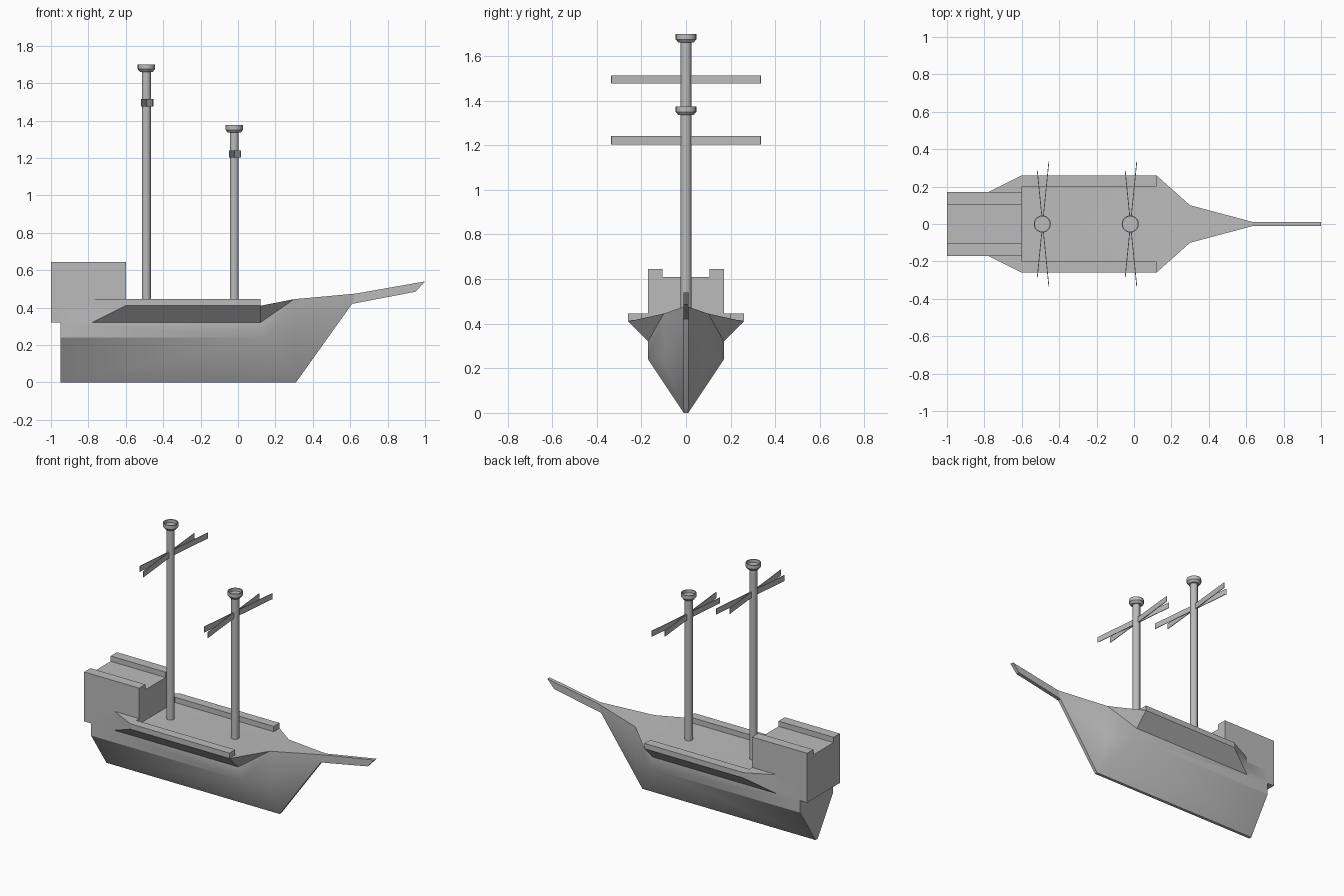
import bpy, bmesh, math
from mathutils import Matrix

cube = bpy.data.objects.get("Cube")
if cube:
    bpy.data.objects.remove(cube, do_unlink=True)

GREY = (0.5, 0.5, 0.5, 1.0)
grey = bpy.data.materials.new("plain grey")
grey.use_nodes = True
grey.diffuse_color = GREY
grey.node_tree.nodes["Principled BSDF"].inputs["Base Color"].default_value = GREY


def finish(name, bm, mirror=False, smooth=False):
    """Turn a bmesh into a named object, optionally mirrored across the keel."""
    bmesh.ops.recalc_face_normals(bm, faces=bm.faces)
    mesh = bpy.data.meshes.new(name)
    bm.to_mesh(mesh)
    bm.free()
    mesh.materials.append(grey)
    obj = bpy.data.objects.new(name, mesh)
    bpy.context.collection.objects.link(obj)
    bpy.ops.object.select_all(action='DESELECT')
    obj.select_set(True)
    bpy.context.view_layer.objects.active = obj
    if mirror:
        mod = obj.modifiers.new("mirror", 'MIRROR')
        mod.use_axis = (False, True, False)
        mod.use_clip = True
        bpy.ops.object.modifier_apply(modifier=mod.name)
    if smooth:
        bpy.ops.object.shade_smooth_by_angle(angle=math.radians(30))
    return obj


def prism(name, points, step, mirror=False):
    """Extrude a flat outline along a vector."""
    bm = bmesh.new()
    face = bm.faces.new([bm.verts.new(p) for p in points])
    out = bmesh.ops.extrude_face_region(bm, geom=[face])
    moved = [g for g in out["geom"] if isinstance(g, bmesh.types.BMVert)]
    bmesh.ops.translate(bm, verts=moved, vec=step)
    bm.faces.ensure_lookup_table()
    if face.is_valid and len(bm.faces) < len(points) + 2:
        bm.faces.new([v for v in face.verts][::-1])
    return finish(name, bm, mirror)


# Hull: one half from named corners, mirrored across the centre line
corners = {
    "keel_aft": (-.95, .01, 0), "keel_fore": (.31, .01, 0),
    "chine_aft": (-.95, .17, .24), "chine_mid": (.15, .17, .24), "chine_bow": (.3, .1, .24),
    "side_aft": (-.95, .17, .32), "flare_aft": (-.78, .17, .32), "flare_fore": (.12, .17, .32),
    "deck_tail": (-.78, .17, .41), "deck_aft": (-.6, .26, .41),
    "deck_fore": (.12, .26, .41), "deck_bow": (.3, .1, .445), "tip": (.63, .012, .475),
    "stem": (.61, .012, .42), "top_aft": (-.95, .17, .41),
    "mid_keel_aft": (-.95, 0, 0), "mid_keel_fore": (.31, 0, 0), "mid_stem": (.61, 0, .42),
    "mid_tip": (.63, 0, .475), "mid_bow": (.3, 0, .445), "mid_fore": (.12, 0, .41),
    "mid_aft": (-.95, 0, .41),
}
panels = [
    "keel_aft keel_fore chine_mid chine_aft",
    "keel_fore chine_bow chine_mid",
    "keel_fore stem chine_bow",
    "chine_aft chine_mid flare_fore flare_aft side_aft",
    "chine_mid chine_bow deck_bow flare_fore",
    "chine_bow stem tip deck_bow",
    "flare_aft flare_fore deck_fore deck_aft",
    "flare_fore deck_bow deck_fore",
    "flare_aft deck_aft deck_tail",
    "side_aft flare_aft deck_tail top_aft",
    "top_aft deck_tail deck_aft deck_fore mid_fore mid_aft",
    "deck_fore deck_bow mid_bow mid_fore",
    "deck_bow tip mid_tip mid_bow",
    "keel_aft keel_fore mid_keel_fore mid_keel_aft",
    "keel_fore stem mid_stem mid_keel_fore",
    "stem tip mid_tip mid_stem",
    "mid_keel_aft keel_aft chine_aft side_aft top_aft mid_aft",
]
bm = bmesh.new()
verts = {name: bm.verts.new(co) for name, co in corners.items()}
for panel in panels:
    bm.faces.new([verts[n] for n in panel.split()])
finish("hull", bm, mirror=True, smooth=True)

# Bulwark rails with a tapered stern end
rail = [(-.78, .17), (-.6, .26), (.12, .26), (.12, .2), (-.6, .2), (-.6, .17)]
prism("deck_rails", [(x, y, .41) for x, y in rail], (0, 0, .035), mirror=True)

# Stern castle with a sunken walkway along the top
castle = [(-.17, .32), (.17, .32), (.17, .645), (.105, .645), (.105, .61),
          (-.105, .61), (-.105, .645), (-.17, .645)]
prism("stern_castle", [(-1, y, z) for y, z in castle], (.4, 0, 0))

# Bowsprit
sprit = [(.61, .42), (.95, .485), (1, .54), (.63, .475)]
prism("bowsprit", [(x, -.012, z) for x, z in sprit], (0, .024, 0))


def lathe(name, profile, x, sides=20):
    """Revolve (radius, height) points around a vertical axis at x."""
    bm = bmesh.new()
    vs = [bm.verts.new((r, 0, z)) for r, z in profile]
    edges = [bm.edges.new(pair) for pair in zip(vs, vs[1:])]
    bmesh.ops.spin(bm, geom=vs + edges, cent=(0, 0, 0), axis=(0, 0, 1),
                   angle=math.tau, steps=sides)
    bmesh.ops.remove_doubles(bm, verts=bm.verts, dist=.0005)
    bmesh.ops.translate(bm, verts=bm.verts, vec=(x, 0, 0))
    return finish(name, bm, smooth=True)


# Masts with a lookout cup and two crossed thin yards each
for label, x, top, yard_z in (("main", -.49, 1.7, 1.495), ("fore", -.02, 1.375, 1.222)):
    lathe(label + "_mast", [(0, .4), (.024, .4), (.024, top - .035), (0, top - .035)], x)
    lathe(label + "_lookout", [(0, top - .04), (.034, top - .04), (.046, top - .025),
                               (.046, top), (.04, top), (.04, top - .02), (0, top - .02)], x)
    for side, start, end in (("left", (.035, .335), (-.027, -.285)),
                             ("right", (-.027, .285), (.035, -.335))):
        dx, dy = end[0] - start[0], end[1] - start[1]
        bm = bmesh.new()
        bmesh.ops.create_cube(bm, size=1, matrix=Matrix.Translation(
            (x + (start[0] + end[0]) / 2, (start[1] + end[1]) / 2, yard_z))
            @ Matrix.Rotation(math.atan2(dy, dx), 4, 'Z')
            @ Matrix.Diagonal((math.hypot(dx, dy), .004, .038, 1)))
        finish(f"{label}_yard_{side}", bm)
